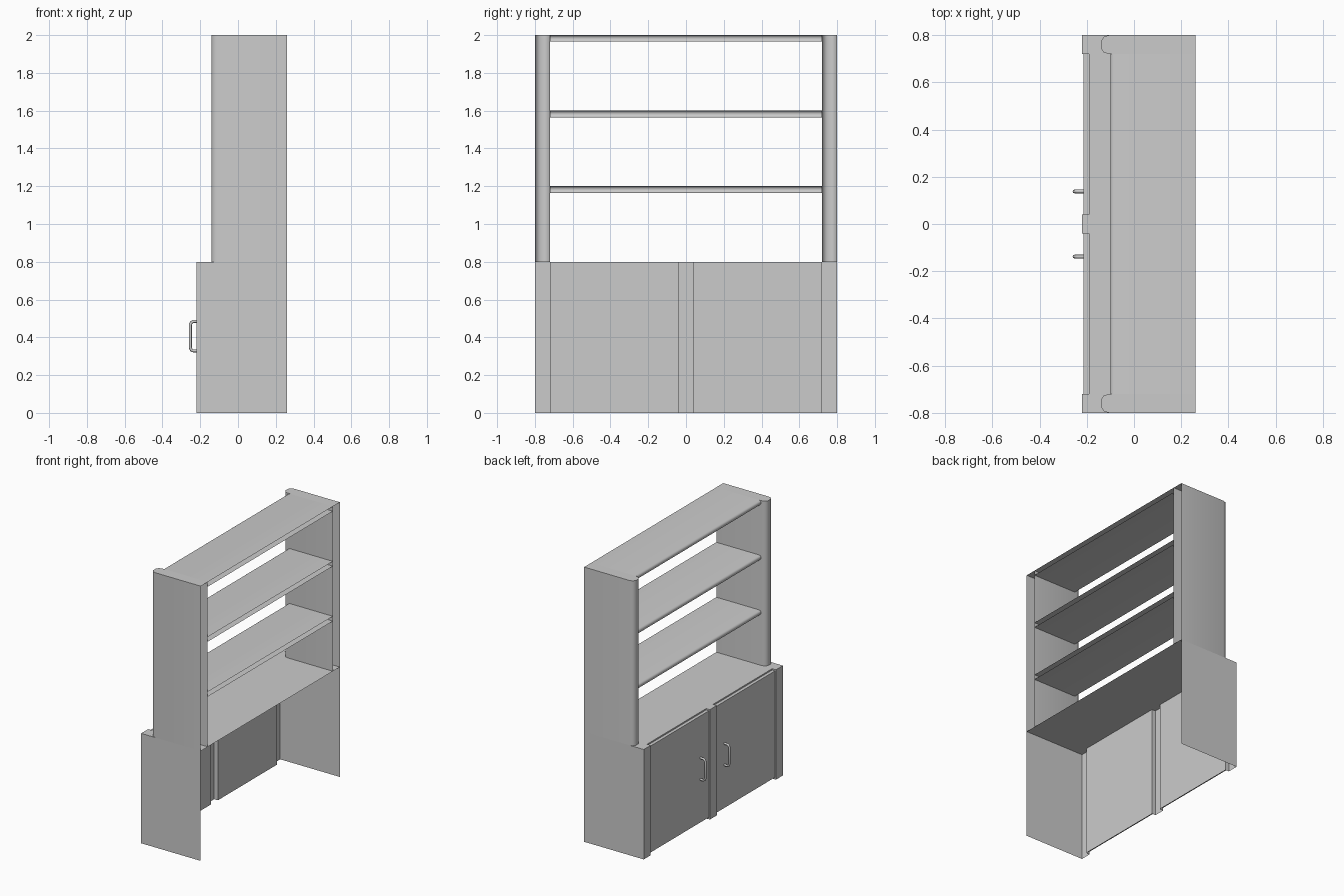
import bpy, bmesh
from mathutils import Vector

if "Cube" in bpy.data.objects:
    bpy.data.objects.remove(bpy.data.objects["Cube"])


def finish(name, bm):
    bmesh.ops.recalc_face_normals(bm, faces=bm.faces[:])
    me = bpy.data.meshes.new(name)
    bm.to_mesh(me)
    bm.free()
    ob = bpy.data.objects.new(name, me)
    bpy.context.collection.objects.link(ob)
    return ob


def smooth(ob):
    bpy.ops.object.select_all(action='DESELECT')
    ob.select_set(True)
    bpy.context.view_layer.objects.active = ob
    bpy.ops.object.shade_smooth_by_angle(angle=0.9)


def shell(name, path, offset, cap=False):
    """Extrude an open path into a thin sheet, optionally closing the far end."""
    bm = bmesh.new()
    off = Vector(offset)
    near = [bm.verts.new(p) for p in path]
    far = [bm.verts.new(Vector(p) + off) for p in path]
    for i in range(len(path) - 1):
        bm.faces.new((near[i], near[i + 1], far[i + 1], far[i]))
    if cap:
        bm.faces.new(far)
    ob = finish(name, bm)
    smooth(ob)
    return ob


def box(name, lo, hi):
    bm = bmesh.new()
    bmesh.ops.create_cube(bm, size=1)
    for v in bm.verts:
        v.co = [(a + b) / 2 + c * (b - a) for a, b, c in zip(lo, hi, v.co)]
    return finish(name, bm)


BACK, FRONT, WALL = 0.26, -0.22, -0.19

# Lower cabinet: sides, stiles and recessed front, open at back and bottom
half = [(WALL, 0.04), (FRONT, 0.04)]
right = [(BACK, -.8), (FRONT, -.8), (FRONT, -.72), (WALL, -.72), (WALL, -.04), (FRONT, -.04)]
outline = right + [(x, -y) for x, y in reversed(right)]
shell("lower_cabinet", [(x, y, 0) for x, y in outline], (0, 0, 0.8), cap=True)

for side, s in (("right", -1), ("left", 1)):
    # Doors between the stiles
    ys = sorted((s * 0.04, s * 0.72))
    box(side + "_door", (-0.213, ys[0], 0.015), (WALL, ys[1], 0.79))

    # Upper side panels with rounded front, open at back
    prof = [(BACK, .8), (-.105, .8), (-.128, .793), (-.14, .775),
            (-.14, .745), (-.128, .727), (-.105, .72), (BACK, .72)]
    shell(side + "_upper_panel", [(x, s * y, 0.8) for x, y in prof], (0, 0, 1.2), cap=True)

    # Door handles
    cu = bpy.data.curves.new("handle_path", 'CURVE')
    cu.dimensions = '3D'
    cu.bevel_depth = 0.008
    cu.bevel_resolution = 2
    cu.use_fill_caps = True
    sp = cu.splines.new('POLY')
    pts = [(-.21, .328), (-.236, .328), (-.247, .333), (-.252, .345),
           (-.252, .467), (-.247, .479), (-.236, .484), (-.21, .484)]
    sp.points.add(len(pts) - 1)
    for p, (x, z) in zip(sp.points, pts):
        p.co = (x, s * 0.138, z, 1)
    tmp = bpy.data.objects.new("handle_tmp", cu)
    bpy.context.collection.objects.link(tmp)
    dg = bpy.context.evaluated_depsgraph_get()
    me = bpy.data.meshes.new_from_object(tmp.evaluated_get(dg))
    bpy.data.objects.remove(tmp)
    handle = bpy.data.objects.new(side + "_handle", me)
    bpy.context.collection.objects.link(handle)
    smooth(handle)

# Shelves: hollow with rounded front, open at back
for name, z in (("lower_shelf", 1.2), ("middle_shelf", 1.6), ("top_shelf", 2.0)):
    prof = [(BACK, 0), (-.085, 0), (-.095, -.004), (-.1, -.012),
            (-.1, -.023), (-.095, -.031), (-.085, -.035), (BACK, -.035)]
    shell(name, [(x, -0.72, z + dz) for x, dz in prof], (0, 1.44, 0))
